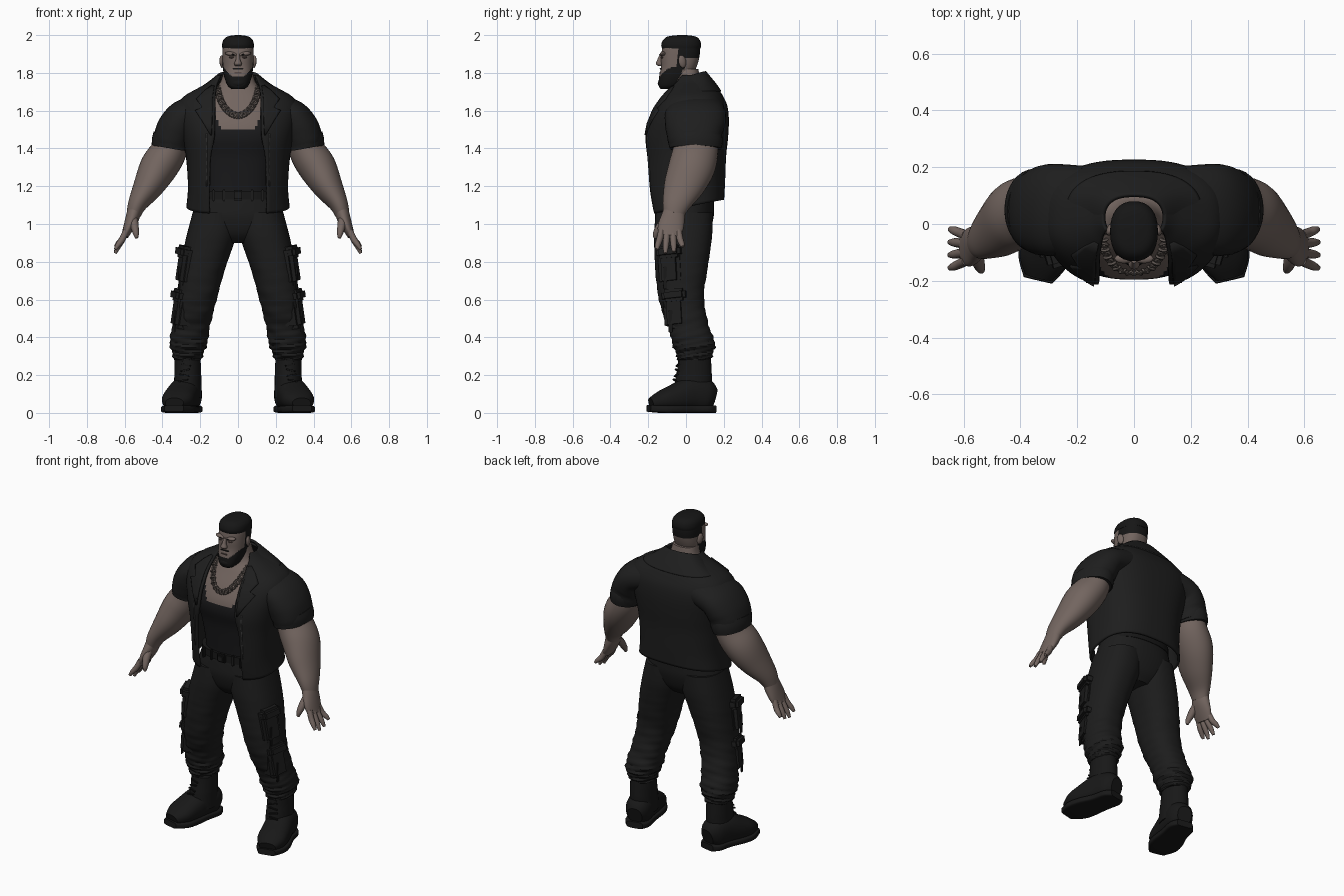
import bpy, bmesh, math
from mathutils import Vector, Matrix, Euler
from mathutils.bvhtree import BVHTree

default = bpy.data.objects.get("Cube")
if default:
    bpy.data.objects.remove(default)


def material(name, r, g, b):
    m = bpy.data.materials.new(name)
    m.use_nodes = True
    m.diffuse_color = (r, g, b, 1)
    shader = m.node_tree.nodes["Principled BSDF"]
    shader.inputs["Base Color"].default_value = (r, g, b, 1)
    shader.inputs["Roughness"].default_value = .8
    return m


skin = material("skin", .17, .13, .115)
lips = material("lips", .1, .07, .062)
hair = material("hair_black", .008, .008, .008)
jacket_cloth = material("jacket_black", .013, .013, .013)
tank_cloth = material("tank_black", .010, .010, .011)
pants_cloth = material("pants_black", .012, .012, .012)
leather = material("leather_black", .009, .009, .009)
chain_metal = material("chain_metal", .11, .09, .08)
zip_metal = material("zip_metal", .05, .05, .05)


def finish(name, bm, mats, mirror=False, thick=0, rule=None):
    """Turn a bmesh into a smooth object, with optional mirror and thickness."""
    bmesh.ops.recalc_face_normals(bm, faces=bm.faces)
    for f in bm.faces:
        f.smooth = True
        if rule:
            f.material_index = rule(f.calc_center_median())
    mesh = bpy.data.meshes.new(name)
    bm.to_mesh(mesh)
    bm.free()
    mesh.set_sharp_from_angle(angle=math.radians(40))
    for m in mats:
        mesh.materials.append(m)
    obj = bpy.data.objects.new(name, mesh)
    bpy.context.collection.objects.link(obj)
    if thick:
        mod = obj.modifiers.new("thickness", "SOLIDIFY")
        mod.thickness, mod.offset = thick, 0
    if mirror:
        obj.modifiers.new("mirror", "MIRROR")
    return obj


def spline(rows, steps):
    """Catmull-Rom interpolation of section rows."""
    rows = [Vector(r) for r in rows]
    out = []
    for i in range(len(rows) - 1):
        a, b, c, d = (rows[max(0, min(len(rows) - 1, i + k))] for k in (-1, 0, 1, 2))
        for s in range(steps):
            t = s / steps
            out.append(b + (c - a) * (t / 2) + (a - b * 2.5 + c * 2 - d * .5) * t ** 2
                       + (b * 1.5 - a / 2 - c * 1.5 + d / 2) * t ** 3)
    return out + [rows[-1]]


def loft(name, rows, mats, level=False, ref=(0, 1, 0), power=2, n=32, steps=5,
         folds=0, bend=None, **kw):
    """Skin rings of x, y, z, radius along ref, radius across, optional front gap."""
    rings = spline(rows, steps)
    bm, loops = bmesh.new(), []
    gapped = len(rows[0]) > 5
    for i, r in enumerate(rings):
        c = Vector(r[:3])
        t = Vector(rings[min(i + 1, len(rings) - 1)][:3]) - Vector(rings[max(i - 1, 0)][:3])
        t = Vector((0, 0, 1)) if level else t.normalized()
        u = Vector(ref)
        u = (u - t * u.dot(t)).normalized()
        v = u.cross(t)
        gap = math.asin(min(.99, r[5] / r[4]) ** (power / 2)) if gapped else 0
        ring = []
        for k in range(n):
            a = -math.pi / 2 + gap + (math.tau - 2 * gap) * k / (n - 1 if gapped else n)
            s, q = math.sin(a), math.cos(a)
            crease = math.sin(i * 1.3 + 3 * s) * math.sin(i * .45 + 2 * a)
            wave = 1 + folds * crease * (i / len(rings)) ** 2
            p = c + (u * r[3] * math.copysign(abs(s) ** (2 / power), s)
                     + v * r[4] * math.copysign(abs(q) ** (2 / power), q)) * wave
            ring.append(bm.verts.new(bend(p) if bend else p))
        loops.append(ring)
    for lo, hi in zip(loops, loops[1:]):
        for k in range(n - 1 if gapped else n):
            j = (k + 1) % n
            bm.faces.new((lo[k], lo[j], hi[j], hi[k]))
    if not gapped:
        bm.faces.new(loops[0])
        bm.faces.new(loops[-1])
    return finish(name, bm, mats, **kw)


def stack(z, rx, front, back, *gap):
    return (0, (front + back) / 2, z, (back - front) / 2, rx, *gap)


def ball(name, loc, size, mat, rot=(0, 0, 0), **kw):
    bm = bmesh.new()
    bmesh.ops.create_uvsphere(bm, u_segments=16, v_segments=10, radius=1,
                              matrix=Matrix.LocRotScale(Vector(loc), Euler(rot), Vector(size)))
    return finish(name, bm, [mat], **kw)


def box(name, loc, size, mat, rot=(0, 0, 0), bevel=.008, **kw):
    bm = bmesh.new()
    bmesh.ops.create_cube(bm, matrix=Matrix.LocRotScale(Vector(loc), Euler(rot), Vector(size)))
    bmesh.ops.bevel(bm, geom=bm.edges[:], offset=bevel, segments=2, affect="EDGES")
    return finish(name, bm, [mat], **kw)


def surface(obj):
    return BVHTree.FromPolygons([v.co for v in obj.data.vertices],
                                [p.vertices for p in obj.data.polygons])


def front_point(tree, x, z, lift):
    hit = tree.ray_cast(Vector((x, -1, z)), Vector((0, 1, 0)))[0]
    if hit is None or hit.y > 0:
        hit = tree.find_nearest(Vector((x, -.25, z)))[0]
    return hit - Vector((0, lift, 0))


def patch(name, tree, rows, mat, lift, thick, cols=6):
    """Plate laid on a front surface; rows give height, inner x and outer x."""
    bm, grid = bmesh.new(), []
    for z, a, b in rows:
        grid.append([bm.verts.new(front_point(tree, a + (b - a) * k / cols, z, lift))
                     for k in range(cols + 1)])
    for lo, hi in zip(grid, grid[1:]):
        for k in range(cols):
            bm.faces.new((lo[k], lo[k + 1], hi[k + 1], hi[k]))
    return finish(name, bm, [mat], mirror=True, thick=thick)


# Torso: tank top below the scooped neckline, bare chest and neck above
body = loft("torso", [stack(*r) for r in (
    (1.1, .185, -.14, .14), (1.2, .185, -.15, .15), (1.35, .21, -.17, .17),
    (1.45, .24, -.195, .18), (1.52, .25, -.188, .19), (1.6, .24, -.15, .18),
    (1.68, .17, -.1, .14), (1.74, .1, -.065, .085), (1.82, .072, -.06, .065))],
    [tank_cloth, skin], level=True, power=2.5, n=112, steps=10,
    rule=lambda c: int(c.z > 1.5 + max(0, abs(c.x) - .085) * 2 and (c.y < 0 or c.z > 1.72)))

# Open jacket with a hem that hangs lower in front
def hem(p):
    p.z += .2 * p.y * max(0, min(1, (1.3 - p.z) * 5))
    return p

# Collar standing higher behind the neck
def collar_slope(p):
    p.z -= .3 * max(0, .1 - p.y) * max(0, min(1, (p.z - 1.66) * 10))
    return p

jacket = loft("jacket", [stack(*r) for r in (
    (1.09, .266, -.18, .195, .15), (1.2, .258, -.205, .2, .15), (1.35, .268, -.215, .205, .145),
    (1.46, .288, -.217, .216, .125), (1.55, .308, -.195, .22, .122), (1.62, .312, -.16, .213, .12),
    (1.67, .282, -.125, .192, .12), (1.715, .205, -.09, .163, .115), (1.75, .145, -.065, .13, .108),
    (1.785, .105, -.05, .1, .095))],
    [jacket_cloth], level=True, power=2.6, n=64, bend=hem, thick=.014)
loft("jacket_collar", [stack(*r) for r in (
    (1.7, .236, -.1, .182, .13), (1.745, .172, -.08, .15, .12), (1.805, .105, -.06, .1, .095))],
    [jacket_cloth], level=True, power=2.4, n=48, bend=collar_slope, thick=.014)
cloth = surface(jacket)
patch("lapel", cloth, [(1.47, .14, .145), (1.53, .137, .18), (1.6, .135, .225), (1.615, .135, .19),
                       (1.66, .135, .22), (1.7, .13, .18), (1.73, .125, .14)], jacket_cloth, .012, .012)
patch("front_zip", cloth, [(1.2 + .04 * k, .162, .168) for k in range(8)], zip_metal, .009, .006, 1)

# Short sleeves with turned cuffs
loft("sleeve", [(.17, .055, 1.605, .15, .09), (.285, .05, 1.567, .162, .092),
                (.335, .045, 1.49, .152, .102), (.355, .05, 1.41, .134, .098)],
     [jacket_cloth], folds=.03, power=2.2, mirror=True)
loft("sleeve_cuff", [(.347, .048, 1.465, .142, .102), (.354, .05, 1.435, .144, .103),
                     (.36, .05, 1.4, .138, .098)], [jacket_cloth], mirror=True)

# Arms and hands
loft("arm", [(.34, .05, 1.5, .11, .085), (.365, .05, 1.39, .12, .095), (.42, .03, 1.3, .123, .1),
             (.475, -.012, 1.2, .107, .08), (.53, -.05, 1.11, .076, .052), (.553, -.065, 1.05, .055, .038)],
     [skin], mirror=True)
loft("palm", [(.545, -.06, 1.08, .055, .038), (.56, -.07, 1.03, .064, .036),
              (.58, -.082, .98, .068, .028), (.6, -.088, .935, .058, .019)], [skin], mirror=True)
for k, finger in enumerate(("index", "middle", "ring", "little")):
    y, drop = -.13 + .03 * k, (.02, 0, .008, .035)[k]
    fan = (k - 1.6) * .012
    loft(finger + "_finger", [(.592, y, .965, .017, .016), (.612, y + fan * .5, .92, .017, .017),
         (.634, y + fan, .88 + drop * .5, .015, .014), (.65, y + fan * 1.3, .845 + drop, .009, .008)],
         [skin], n=12, mirror=True)
loft("thumb", [(.555, -.1, 1.03, .024, .024), (.548, -.135, .99, .022, .022),
               (.54, -.158, .95, .017, .016), (.537, -.165, .925, .008, .008)], [skin], n=12, mirror=True)

# Head with painted beard and hairline
def face_paint(c):
    beard = c.z < 1.778 + max(0, abs(c.x) - .03) * 1.1 and c.y < -.02
    scalp = c.z > 1.935 or c.y > -.01 and c.z > 1.88
    sideburn = -.045 < c.y < -.01 and c.z > 1.82
    return int(beard or scalp or sideburn)

loft("head", [stack(*r) for r in (
    (1.715, .035, -.135, -.06), (1.735, .056, -.145, -.02), (1.78, .073, -.142, .03),
    (1.83, .08, -.132, .055), (1.88, .082, -.132, .07), (1.93, .082, -.126, .075),
    (1.97, .074, -.112, .066))], [skin, hair], level=True, power=2.4, n=64, steps=8, rule=face_paint)
loft("hair_cap", [stack(*r) for r in (
    (1.93, .083, -.127, .077), (1.95, .084, -.131, .08), (1.975, .077, -.12, .072),
    (1.993, .055, -.095, .05), (2, .012, -.04, .0))], [hair], level=True, power=2.3)
ball("chin_beard", (0, -.112, 1.745), (.046, .038, .028), hair)
box("mouth", (0, -.137, 1.8), (.044, .012, .007), lips, bevel=.003)
box("moustache", (0, -.134, 1.822), (.056, .01, .006), hair, bevel=.002)
loft("nose", [(0, -.128, 1.9, .01, .009), (0, -.138, 1.87, .014, .012),
              (0, -.141, 1.848, .019, .02), (0, -.136, 1.836, .01, .014)], [skin], level=True, n=16)
ball("brow_ridge", (.035, -.122, 1.9), (.034, .017, .012), skin, (0, -.15, 0), mirror=True)
box("eyebrow", (.038, -.133, 1.9), (.038, .01, .007), hair, (0, -.2, .25), .002, mirror=True)
ball("eye", (.034, -.127, 1.882), (.014, .007, .005), lips, mirror=True)
ball("ear", (.085, -.02, 1.86), (.012, .021, .034), skin, (.2, 0, .3), mirror=True)

# Heavy chain: alternating links resting on the chest
chest = surface(body)
links = 30
for k in range(links):
    a = math.pi * k / (links - 1)
    x, z = -.108 * math.cos(a), 1.725 - .15 * math.sin(a) ** 1.2
    bm, verts = bmesh.new(), []
    for i in range(10):
        big = math.tau * i / 10
        for j in range(5):
            small = math.tau * j / 5
            r = .01 + .006 * math.cos(small)
            verts.append(bm.verts.new((r * 1.2 * math.cos(big), r * math.sin(big), .006 * math.sin(small))))
    for i in range(10):
        for j in range(5):
            i2, j2 = (i + 1) % 10, (j + 1) % 5
            bm.faces.new([verts[q] for q in (i * 5 + j, i2 * 5 + j, i2 * 5 + j2, i * 5 + j2)])
    along = Matrix.Rotation(math.pi / 2 - a, 4, "Y") @ Matrix.Rotation(math.pi / 2 + (.5, -.5)[k % 2], 4, "X")
    bm.transform(Matrix.Translation(front_point(chest, x, z, .01))
                 @ Matrix.Rotation(math.pi / 2, 4, "Y") @ along)
    finish("chain_link", bm, [chain_metal])

# Belt, trousers and pockets
loft("hips", [stack(*r) for r in (
    (.9, .09, -.095, .08), (.95, .19, -.14, .12), (1.03, .238, -.163, .145),
    (1.1, .228, -.16, .148), (1.17, .205, -.15, .148))], [pants_cloth], level=True, power=2.3)
loft("belt", [stack(z, .212, -.163, .152) for z in (1.13, 1.175)], [leather], level=True, power=2.4)
box("buckle", (0, -.166, 1.152), (.06, .02, .055), leather)
box("buckle_plate", (0, -.176, 1.152), (.036, .01, .032), pants_cloth, bevel=.003)
for x in (.075, .13):
    box("belt_loop", (x, -.158, 1.152), (.014, .02, .065), pants_cloth, bevel=.004, mirror=True)
loft("trouser_leg", [(.12, -.01, 1.06, .15, .12), (.137, -.015, .95, .154, .132),
     (.165, -.02, .85, .147, .127), (.19, -.025, .75, .137, .118), (.215, -.027, .63, .122, .11),
     (.235, -.01, .53, .115, .104), (.252, .02, .44, .108, .1), (.262, .04, .37, .114, .1),
     (.265, .045, .32, .1, .084), (.267, .045, .28, .085, .072)],
     [pants_cloth], level=True, power=2.3, n=48, steps=7, folds=.1, mirror=True)
for part, x, y, z, tall in (("upper", .262, -.08, .775, .2), ("lower", .287, -.052, .545, .2)):
    lean = (.1, -.12, -.3)
    box(part + "_pocket", (x, y, z), (.1, .12, tall), pants_cloth, lean, .02, mirror=True)
    box(part + "_pocket_flap", (x + .004, y - .003, z + .075), (.11, .13, .065), pants_cloth, lean, .016, mirror=True)
    box(part + "_strap", (x + .048, y - .03, z - .06), (.008, .02, .12), leather, bevel=.003, mirror=True)

# Laced boots turned slightly outward
loft("boot_shaft", [(.268, .045, .32, .085, .068), (.266, .045, .24, .09, .07),
                    (.266, .04, .17, .097, .072), (.268, .035, .08, .1, .076)],
     [leather], level=True, folds=.02, mirror=True)
loft("boot_foot", [(.254, .15, .08, .05, .045), (.262, .11, .09, .085, .073), (.28, .03, .1, .09, .082),
                   (.305, -.06, .08, .072, .087), (.322, -.13, .065, .052, .083), (.336, -.185, .05, .03, .05)],
     [leather], ref=(0, 0, 1), power=2.3, mirror=True)
loft("boot_sole", [(.254, .152, .02, .02, .05), (.262, .11, .02, .02, .076), (.28, .03, .02, .02, .078),
                   (.305, -.06, .02, .02, .092), (.322, -.13, .02, .02, .088), (.338, -.198, .024, .018, .052)],
     [leather], ref=(0, 0, 1), power=5, mirror=True)
for k in range(5):
    box("boot_lace", (.29 - .005 * k, -.058 + .005 * k, .172 + .027 * k), (.055, .014, .009),
        hair, (0, (.2, -.2)[k % 2], .25), .003, mirror=True)
